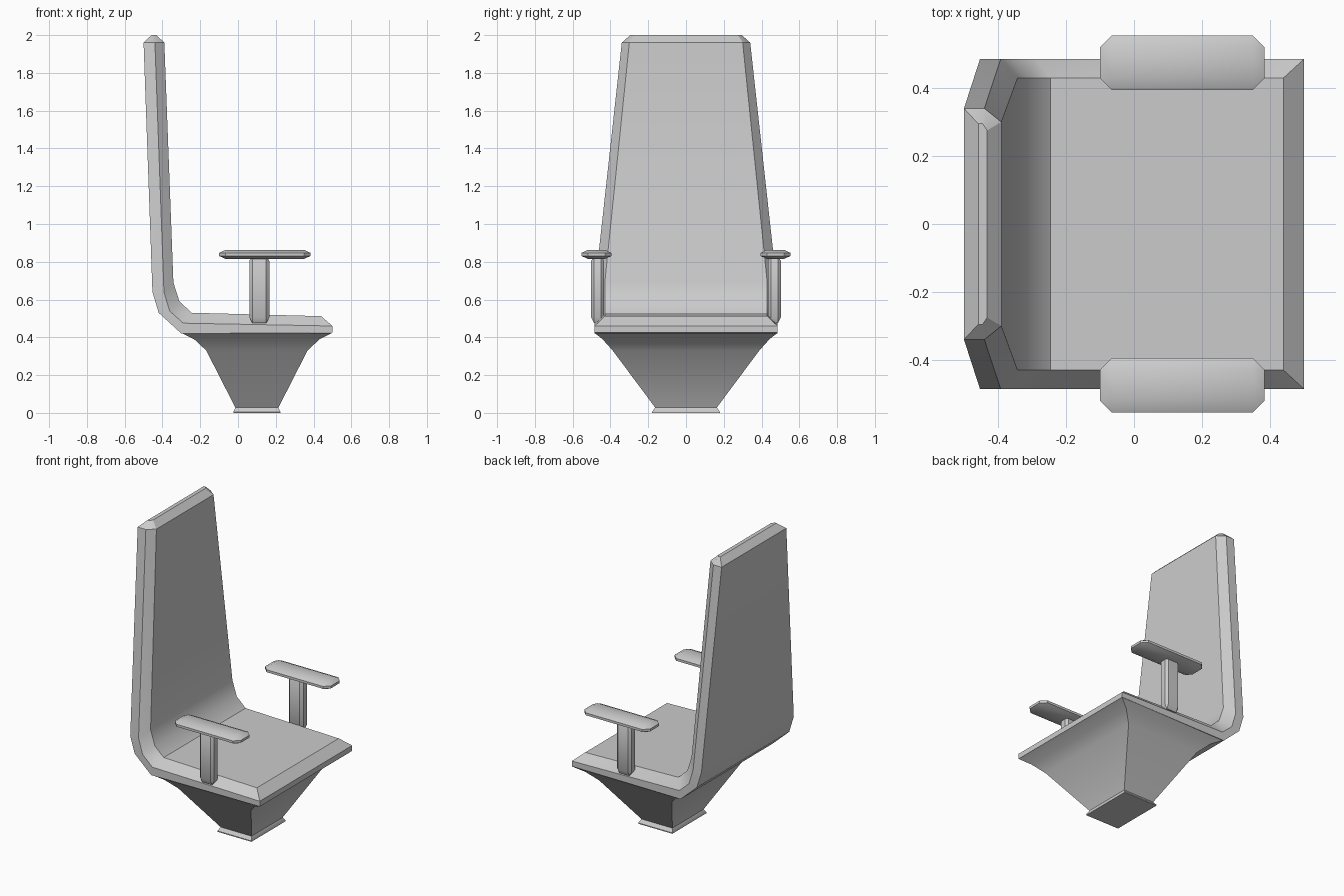
import bpy, bmesh, math
from mathutils import Matrix, Vector

if "Cube" in bpy.data.objects:
    bpy.data.objects.remove(bpy.data.objects["Cube"])


def finish(name, bm):
    bmesh.ops.recalc_face_normals(bm, faces=bm.faces)
    me = bpy.data.meshes.new(name)
    bm.to_mesh(me)
    bm.free()
    ob = bpy.data.objects.new(name, me)
    bpy.context.collection.objects.link(ob)
    bpy.ops.object.select_all(action='DESELECT')
    ob.select_set(True)
    bpy.context.view_layer.objects.active = ob
    bpy.ops.object.shade_smooth_by_angle(angle=math.radians(30))
    return ob


def loft(bm, rings):
    """Bridge closed rings of equal length; returns the vertex rings."""
    vr = [[bm.verts.new(p) for p in r] for r in rings]
    for a, b in zip(vr, vr[1:]):
        n = len(a)
        for i in range(n):
            j = (i + 1) % n
            bm.faces.new((a[i], a[j], b[j], b[i]))
    return vr


def bevelled_box(name, center, size, bevel, bevel_z):
    """Chamfered box whose vertical chamfer height differs from its width."""
    k = bevel_z / bevel
    bm = bmesh.new()
    bmesh.ops.create_cube(bm, size=1)
    bmesh.ops.scale(bm, vec=(size[0], size[1], size[2] / k), verts=bm.verts)
    bmesh.ops.bevel(bm, geom=bm.edges[:], offset=bevel, segments=1,
                    affect='EDGES', clamp_overlap=True)
    bmesh.ops.scale(bm, vec=(1, 1, k), verts=bm.verts)
    bmesh.ops.translate(bm, vec=center, verts=bm.verts)
    return finish(name, bm)


# Seat and backrest shell: (outer x,z), (rim x,z), (inner x,z), outer, inner half width
stations = [
    ((-.458, 2.0), (-.445, 2.0), (-.432, 2.0), .295, .275),
    ((-.50, 1.96), (-.44, 1.96), (-.39, 1.96), .34, .30),
    ((-.453, .64), (-.392, .64), (-.342, .69), .485, .43),
    ((-.42, .53), (-.362, .54), (-.31, .59), .485, .43),
    ((-.30, .42), (-.29, .475), (-.245, .53), .485, .43),
    ((.50, .425), (.50, .46), (.44, .512), .485, .43),
]
rings = []
for o, r, i, w, wi in stations:
    half = [(o, w), (r, w), (i, wi)]
    rings.append([(p[0], -h, p[1]) for p, h in half] +
                 [(p[0], h, p[1]) for p, h in reversed(half)])
bm = bmesh.new()
vr = loft(bm, rings)
for v in (vr[0], vr[-1]):
    bm.faces.new((v[0], v[1], v[4], v[5]))
    bm.faces.new((v[1], v[2], v[3], v[4]))
finish("seat_shell", bm)

# Pedestal: z, half x, half y around x = 0.1
profile = [(.424, .40, .485), (.39, .332, .442), (.33, .268, .388),
           (.028, .114, .163), (.006, .125, .18), (0, .125, .18)]
bm = bmesh.new()
vr = loft(bm, [[(.1 + sx * hx, sy * hy, z) for sx, sy in
                ((-1, -1), (1, -1), (1, 1), (-1, 1))] for z, hx, hy in profile])
bm.faces.new(vr[-1])
finish("pedestal", bm)

# Armrests on both sides
for side, s in (("right", -1), ("left", 1)):
    bevelled_box("armrest_pad_" + side, (.142, s * .474, .839),
                 (.485, .16, .048), .035, .016)
    bevelled_box("armrest_post_" + side, (.113, s * .468, .655),
                 (.105, .068, .36), .016, .03)
